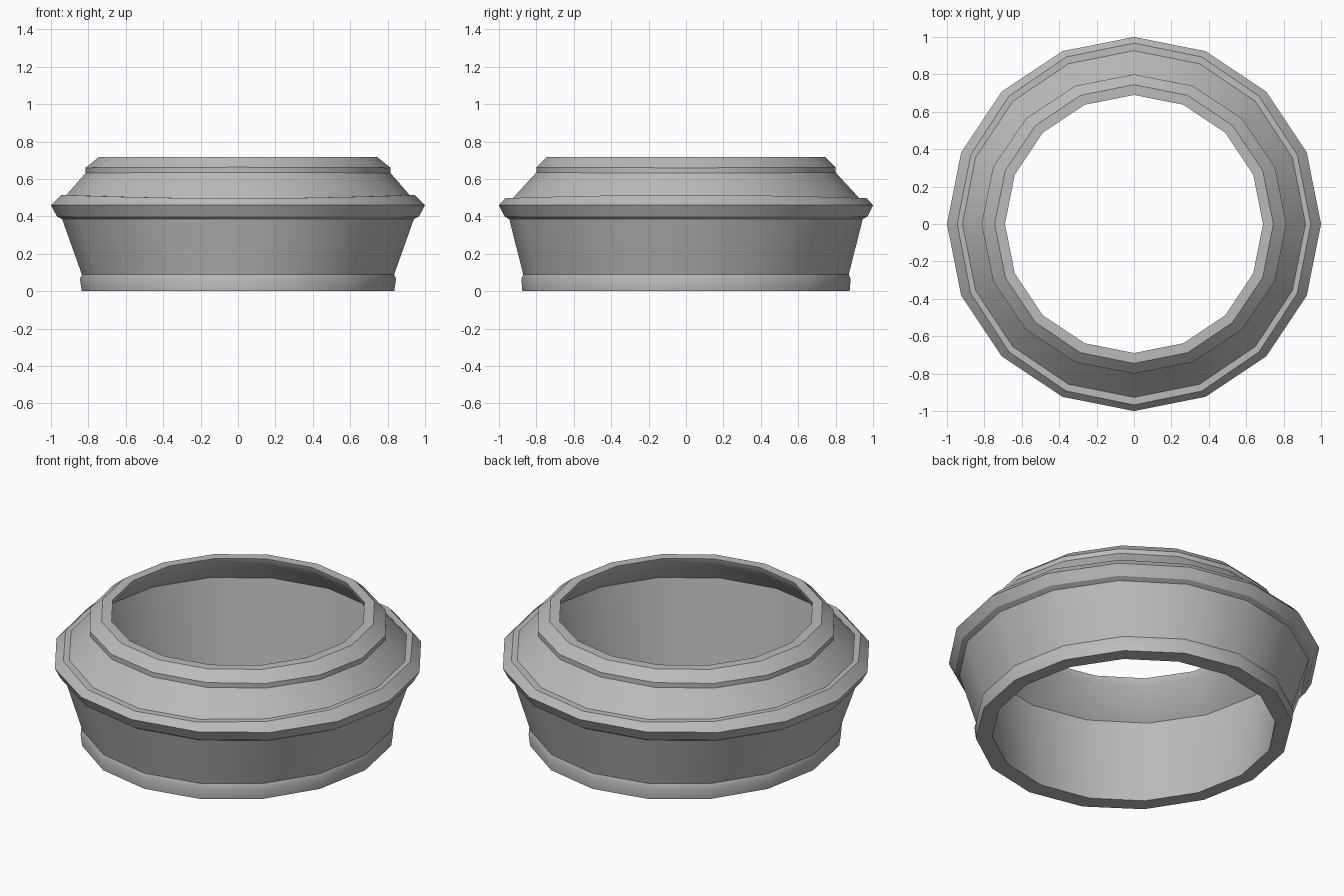
import bpy
import bmesh
import math

cube = bpy.data.objects.get("Cube")
if cube:
    bpy.data.objects.remove(cube)

SIDES = 16

grey = bpy.data.materials.new("plain_grey")
grey.use_nodes = True
colour = (0.5, 0.5, 0.5, 1)
grey.diffuse_color = colour
grey.node_tree.nodes["Principled BSDF"].inputs["Base Color"].default_value = colour


def lathe(name, profile):
    """Sweep a closed profile of (x radius, y radius, height at x, height at y)."""
    bm = bmesh.new()
    rings = []
    for rx, ry, zx, zy in profile:
        ring = []
        for i in range(SIDES):
            a = 2 * math.pi * i / SIDES
            c, s = math.cos(a), math.sin(a)
            ring.append(bm.verts.new((rx * c, ry * s, zx * c * c + zy * s * s)))
        rings.append(ring)
    for low, high in zip(rings, rings[1:] + rings[:1]):
        for i in range(SIDES):
            j = (i + 1) % SIDES
            bm.faces.new((low[i], low[j], high[j], high[i]))
    bmesh.ops.recalc_face_normals(bm, faces=bm.faces)
    mesh = bpy.data.meshes.new(name)
    bm.to_mesh(mesh)
    bm.free()
    mesh.materials.append(grey)
    obj = bpy.data.objects.new(name, mesh)
    bpy.context.collection.objects.link(obj)
    bpy.ops.object.select_all(action="DESELECT")
    obj.select_set(True)
    bpy.context.view_layer.objects.active = obj
    bpy.ops.object.shade_smooth_by_angle(angle=math.radians(30))
    return obj


lathe("ring_body", [
    # foot band
    (0.835, 0.875, 0, 0),
    (0.845, 0.88, 0.065, 0.065),
    (0.835, 0.87, 0.09, 0.09),
    # flared wall and underside of the rim
    (0.94, 0.945, 0.385, 0.385),
    (0.968, 0.97, 0.4, 0.4),
    # rim
    (1.0, 1.0, 0.46, 0.46),
    (0.945, 0.967, 0.515, 0.497),
    (0.917, 0.927, 0.515, 0.497),
    # sloped shoulder and collar
    (0.815, 0.8, 0.632, 0.635),
    (0.815, 0.8, 0.66, 0.663),
    (0.745, 0.745, 0.717, 0.717),
    # mouth and inside
    (0.69, 0.69, 0.717, 0.717),
    (0.7, 0.7, 0.68, 0.68),
    (0.85, 0.85, 0.53, 0.53),
    (0.755, 0.775, 0, 0),
])
